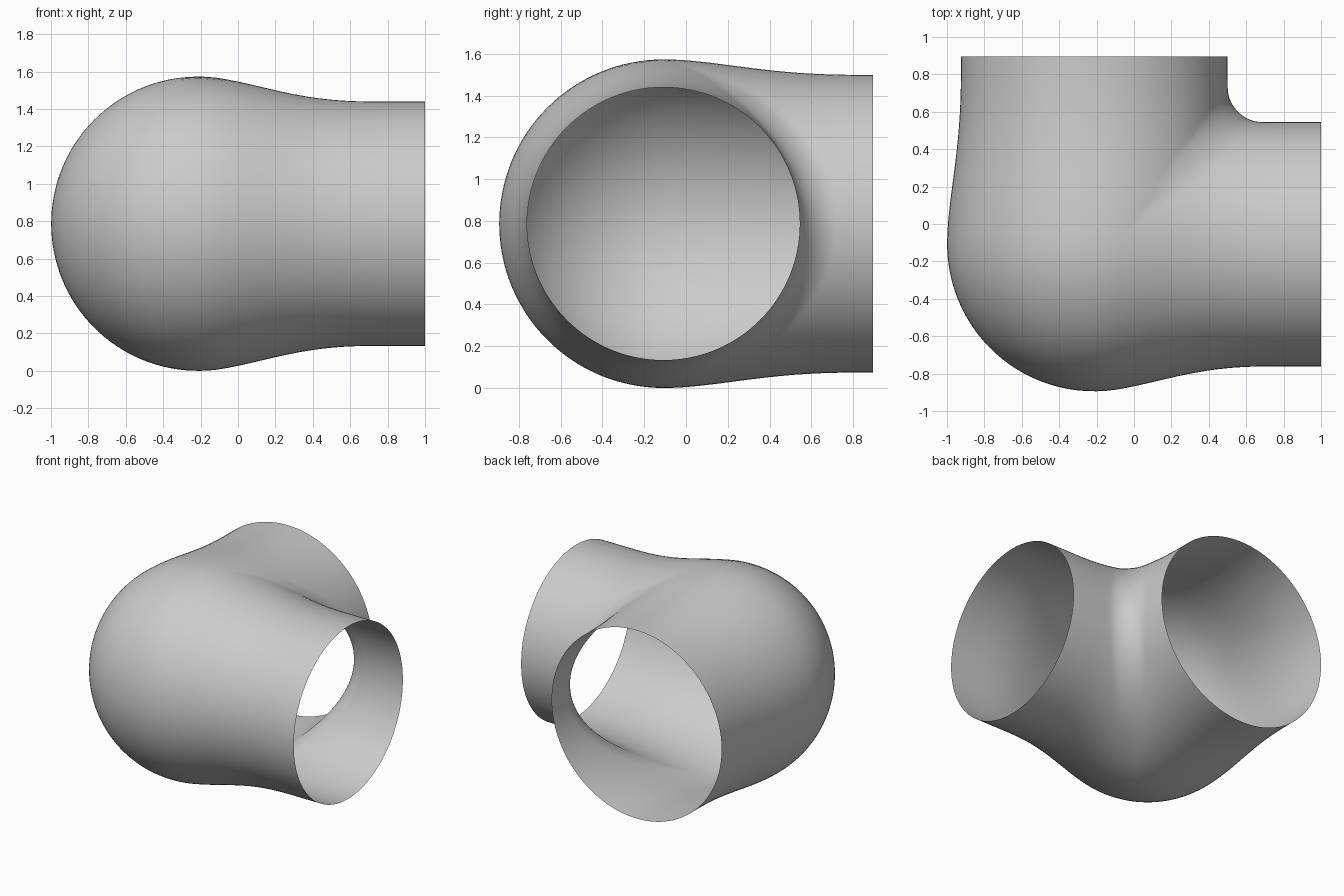
import bpy
import bmesh
import math
from mathutils import Vector

cube = bpy.data.objects.get("Cube")
if cube:
    bpy.data.objects.remove(cube, do_unlink=True)

CENTRE = Vector((-0.2125, -0.108, 0.7865))
BALL = 0.7865          # radius of the round corner
SIDE_R, BACK_R = 0.653, 0.7125
SIDE_LEN = 1.0 - CENTRE.x
BACK_LEN = 0.895 - CENTRE.y
FILLET = 0.17
AROUND, ALONG = 128, 40


def pipe_radius(d, end):
    """Radius of a branch, easing from the ball down to the straight pipe."""
    x = min(d, 1.0)
    return end + (BALL - end) * (1 - x) ** 3 * (1 + 3 * x)


def branch(p, axis, end):
    """Distance to one branch: a ball behind the centre, a pipe ahead of it."""
    if p[axis] < 0:
        return p.length - BALL
    return math.hypot(p[1 - axis], p.z) - pipe_radius(p[axis], end)


def field(p):
    """Both branches joined, with a fillet in the inner corner only."""
    a, b = branch(p, 0, SIDE_R), branch(p, 1, BACK_R)
    s = min(max(min(p.x, p.y) / 0.4, 0), 1)
    k = FILLET * max(0, 1 - (p.z / 0.72) ** 2) * s * s * (3 - 2 * s)
    return max(k, min(a, b)) - math.hypot(max(k - a, 0), max(k - b, 0))


def surface_point(origin, ray):
    lo, hi = 0.0, 1.3
    for _ in range(26):
        mid = (lo + hi) / 2
        if field(origin + ray * mid) < 0:
            lo = mid
        else:
            hi = mid
    return CENTRE + origin + ray * lo


def ring(bm, axis, length, t):
    """Ring that turns from the mitre plane (t=0) to the open end (t=1)."""
    verts = []
    for i in range(AROUND):
        ang = 2 * math.pi * i / AROUND
        origin, ray = Vector(), Vector((0, 0, math.sin(ang)))
        origin[axis] = t * length
        ray[axis] = (1 - t) * math.cos(ang)
        ray[1 - axis] = math.cos(ang)
        verts.append(bm.verts.new(surface_point(origin, ray)))
    return verts


# Elbow shell: two open branches growing from one shared mitre ring
bm = bmesh.new()
mitre = ring(bm, 0, SIDE_LEN, 0)
for axis, length in ((0, SIDE_LEN), (1, BACK_LEN)):
    last = mitre
    for j in range(1, ALONG + 1):
        new = ring(bm, axis, length, j / ALONG)
        for i in range(AROUND):
            n = (i + 1) % AROUND
            quad = (last[i], last[n], new[n], new[i])
            bm.faces.new(quad if axis else quad[::-1])
        last = new
bm.normal_update()
# Point the normals outwards
if sum(f.normal.dot(f.calc_center_median() - CENTRE) for f in bm.faces) < 0:
    bmesh.ops.reverse_faces(bm, faces=bm.faces)

mesh = bpy.data.meshes.new("elbow_pipe")
bm.to_mesh(mesh)
bm.free()
elbow = bpy.data.objects.new("elbow_pipe", mesh)
bpy.context.collection.objects.link(elbow)

# Plain grey
grey = bpy.data.materials.new("plain_grey")
grey.use_nodes = True
colour = (0.6, 0.6, 0.6, 1)
grey.diffuse_color = colour
grey.node_tree.nodes["Principled BSDF"].inputs["Base Color"].default_value = colour
mesh.materials.append(grey)

bpy.context.view_layer.objects.active = elbow
elbow.select_set(True)
bpy.ops.object.shade_smooth_by_angle(angle=math.radians(40))
